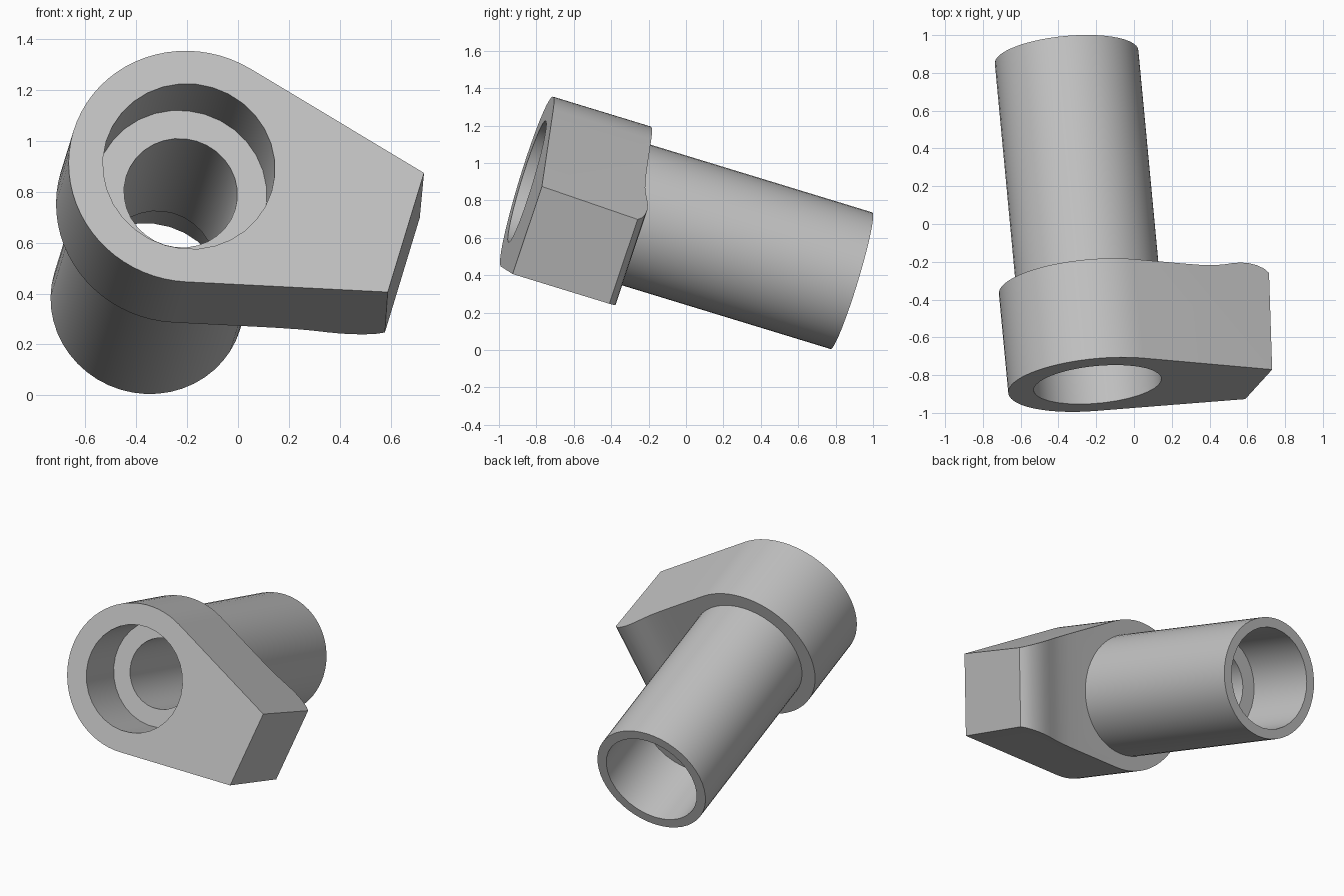
import bpy, bmesh, math
from mathutils import Matrix, Vector

cube = bpy.data.objects.get("Cube")
if cube:
    bpy.data.objects.remove(cube, do_unlink=True)

# Local frame: z runs along the tube, x points to the lug tip
origin = Vector((-0.193, -0.85, 0.90))
axis = Vector((-0.090, 0.953, -0.291)).normalized()
lug = Vector((0.957, 0, -0.291))
lug = (lug - axis * lug.dot(axis)).normalized()
side = axis.cross(lug)
frame = Matrix((lug, side, axis)).transposed().to_4x4()
frame.translation = origin

grey = bpy.data.materials.new("plain grey")
grey.use_nodes = True
colour = (0.54, 0.54, 0.54, 1)
grey.diffuse_color = colour
grey.node_tree.nodes["Principled BSDF"].inputs["Base Color"].default_value = colour


def make_object(name, bm):
    bmesh.ops.recalc_face_normals(bm, faces=bm.faces)
    mesh = bpy.data.meshes.new(name)
    bm.to_mesh(mesh)
    bm.free()
    mesh.materials.append(grey)
    obj = bpy.data.objects.new(name, mesh)
    obj.matrix_world = frame
    bpy.context.collection.objects.link(obj)
    return obj


def prism(name, points, offset):
    """Extrude a closed outline by the given vector."""
    bm = bmesh.new()
    face = bm.faces.new([bm.verts.new(p) for p in points])
    grown = bmesh.ops.extrude_face_region(bm, geom=[face])["geom"]
    bmesh.ops.translate(bm, vec=offset,
                        verts=[g for g in grown if isinstance(g, bmesh.types.BMVert)])
    return make_object(name, bm)


def lathe(name, profile, steps):
    """Stack rings of (radius, height) and cap both ends."""
    bm = bmesh.new()
    rings = []
    for r, z in profile:
        angles = [math.tau * i / steps for i in range(steps)]
        rings.append([bm.verts.new((r * math.cos(a), r * math.sin(a), z)) for a in angles])
    for a, b in zip(rings, rings[1:]):
        for i in range(steps):
            j = (i + 1) % steps
            bm.faces.new((a[i], a[j], b[j], b[i]))
    bm.faces.new(rings[0])
    bm.faces.new(rings[-1])
    return make_object(name, bm)


def combine(target, tool, operation):
    tool.hide_render = True
    mod = target.modifiers.new(operation, 'BOOLEAN')
    mod.operation = operation
    mod.solver = 'EXACT'
    mod.object = tool
    bpy.context.view_layer.objects.active = target
    bpy.ops.object.modifier_apply(modifier=mod.name)
    bpy.data.objects.remove(tool, do_unlink=True)


# Flange outline: round boss with straight sides tangent to it, tapering to the lug
R, tip_x, tip_y = 0.475, 0.892, 0.257
tangent = math.atan2(tip_y, tip_x) + math.acos(R / math.hypot(tip_x, tip_y))
slope = (R * math.sin(tangent) - tip_y) / (tip_x - R * math.cos(tangent))
far_x = 1.1
far_y = tip_y - slope * (far_x - tip_x)
count = 40
outline = [(far_x, far_y, -0.1)]
for i in range(count + 1):
    a = tangent + (math.tau - 2 * tangent) * i / count
    outline.append((R * math.cos(a), R * math.sin(a), -0.1))
outline.append((far_x, -far_y, -0.1))
body = prism("flanged_tube", outline, (0, 0, 1))

# Side profile of the flange: flat front, drafted end, softly raised back of the lug
section = [(-0.6, 0), (0.892, 0), (0.928, 0.54), (0.90, 0.562), (0.86, 0.577),
           (0.81, 0.585), (0.76, 0.584), (0.71, 0.576), (0.66, 0.565),
           (0.60, 0.556), (0.52, 0.551), (0.42, 0.55), (-0.6, 0.55)]
combine(body, prism("flange_section", [(x, -0.7, z) for x, z in section], (0, 1.4, 0)),
        'INTERSECT')

# Tube, then the stepped bore running right through
combine(body, lathe("tube", [(0.382, 0.45), (0.382, 1.821)], 48), 'UNION')
bore = [(0.34, -0.1), (0.34, 0.36), (0.224, 0.36), (0.224, 1.34), (0.32, 1.34), (0.32, 1.95)]
combine(body, lathe("bore", bore, 32), 'DIFFERENCE')

# Smooth round walls with crisp rims
bpy.ops.object.select_all(action='DESELECT')
body.select_set(True)
bpy.context.view_layer.objects.active = body
bpy.ops.object.shade_smooth_by_angle(angle=math.radians(30))
